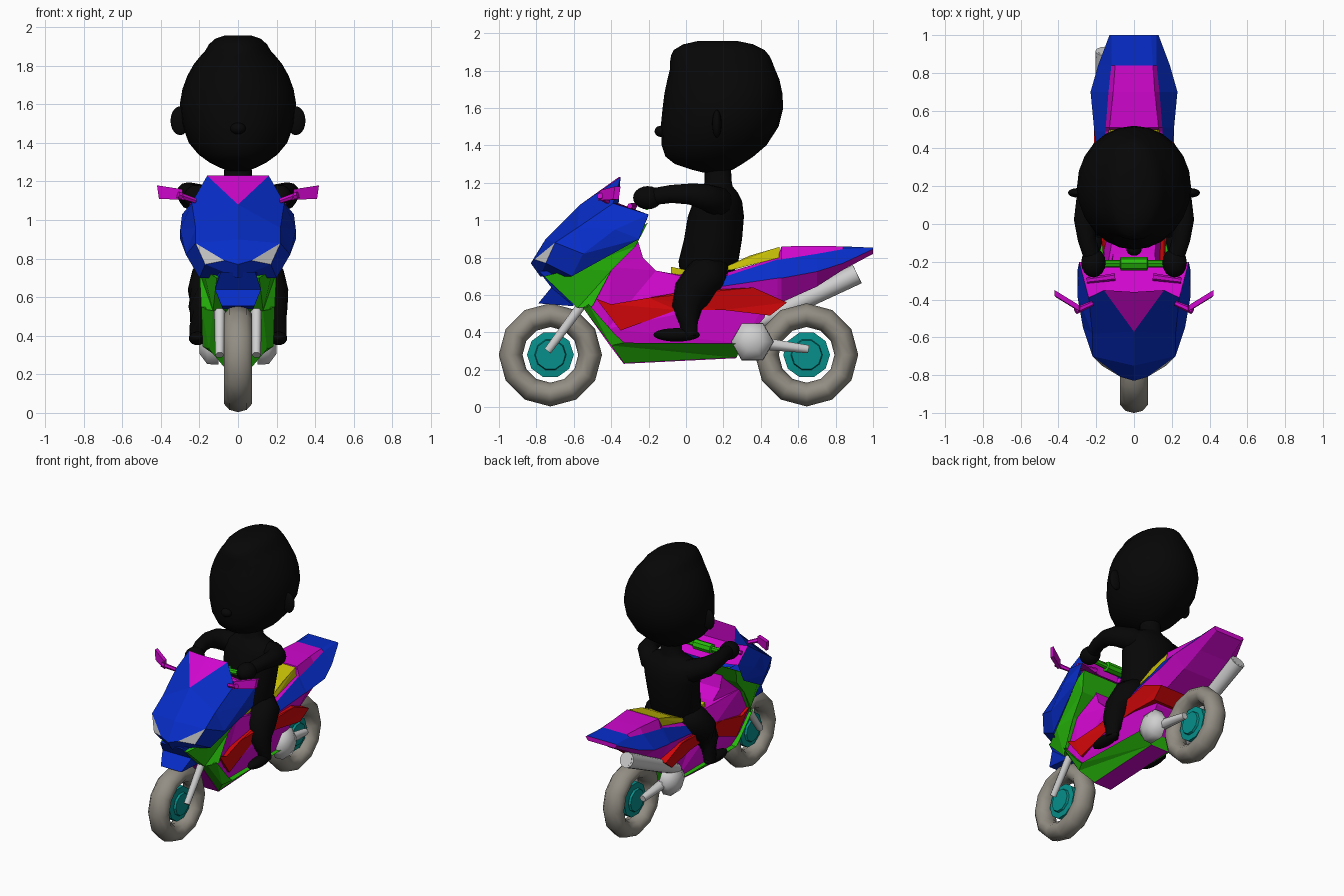
import bpy, bmesh, math
from mathutils import Vector


def material(name, rgb):
    m = bpy.data.materials.new(name)
    m.diffuse_color = (*rgb, 1)
    return m


BLUE = material("blue", (0.002, 0.026, 0.58))
PINK = material("magenta", (0.63, 0.002, 0.61))
GREEN = material("green", (0.02, 0.5, 0.003))
RED = material("red", (0.66, 0.002, 0.003))
YELLOW = material("yellow", (0.57, 0.52, 0.002))
TEAL = material("teal", (0.002, 0.28, 0.26))
TYRE = material("tyre grey", (0.29, 0.27, 0.23))
SILVER = material("silver", (0.62, 0.62, 0.62))
BLACK = material("black", (0.002, 0.002, 0.002))


def build(name, verts, faces, mats, ids=None, smooth=False):
    me = bpy.data.meshes.new(name)
    bm = bmesh.new()
    vs = [bm.verts.new(v) for v in verts]
    for i, f in enumerate(faces):
        face = bm.faces.new([vs[k] for k in f])
        face.material_index = ids[i] if ids else 0
        face.smooth = smooth
    bmesh.ops.remove_doubles(bm, verts=bm.verts, dist=1e-5)
    bmesh.ops.recalc_face_normals(bm, faces=bm.faces)
    bmesh.ops.triangulate(bm, faces=[f for f in bm.faces if len(f.verts) > 4],
                          ngon_method='EAR_CLIP')
    for e in bm.edges:
        if len(e.link_faces) == 2 and e.calc_face_angle() > math.radians(75):
            e.smooth = False
    bm.to_mesh(me)
    bm.free()
    for m in mats:
        me.materials.append(m)
    ob = bpy.data.objects.new(name, me)
    bpy.context.collection.objects.link(ob)
    return ob


def rings(name, loops, mat, smooth=False):
    """Skin a list of equal closed loops and cap both ends."""
    n = len(loops[0])
    verts = [p for l in loops for p in l]
    faces = [[i * n + k, i * n + (k + 1) % n, (i + 1) * n + (k + 1) % n, (i + 1) * n + k]
             for i in range(len(loops) - 1) for k in range(n)]
    faces += [list(range(n)), list(range(len(verts) - n, len(verts)))]
    return build(name, verts, faces, [mat], smooth=smooth)


def tube(name, pts, mat, sides=8, smooth=False):
    """Round bar through points (x, y, z, radius)."""
    loops = []
    for i, (x, y, z, r) in enumerate(pts):
        a, b = Vector(pts[max(i - 1, 0)][:3]), Vector(pts[min(i + 1, len(pts) - 1)][:3])
        q = (b - a).to_track_quat('Z', 'Y')
        loops.append([Vector((x, y, z)) + q @ Vector((r * math.cos(t), r * math.sin(t), 0))
                      for t in (2 * math.pi * k / sides for k in range(sides))])
    return rings(name, loops, mat, smooth)


def column(name, rows, mat, sides=24):
    """Upright rounded form from rows (z, y_front, y_back, half_width)."""
    loops = [[(w * math.cos(t), (a + b) / 2 + (b - a) / 2 * math.sin(t), z)
              for t in (2 * math.pi * k / sides for k in range(sides))]
             for z, a, b, w in rows]
    return rings(name, loops, mat, True)


def slab(name, pts, mat):
    """Side outline (y, z, half_width) spanned from left to right."""
    n = len(pts)
    verts = [(x, y, z) for y, z, x in pts] + [(-x, y, z) for y, z, x in pts]
    faces = [list(range(n)), list(range(n, 2 * n))]
    faces += [[k, (k + 1) % n, n + (k + 1) % n, n + k] for k in range(n)]
    return build(name, verts, faces, [mat])


def ball(name, loc, size, mat):
    bpy.ops.mesh.primitive_uv_sphere_add(segments=16, ring_count=10, radius=1, location=loc)
    ob = bpy.context.object
    ob.name, ob.scale = name, size
    ob.data.materials.append(mat)
    ob.data.shade_smooth()


# Wheels with stepped hubs
for side, y in (("front", -0.725), ("rear", 0.645)):
    bpy.ops.mesh.primitive_torus_add(location=(0, y, 0.28), rotation=(0, math.pi / 2, 0),
                                     major_segments=12, minor_segments=10,
                                     major_radius=0.2125, minor_radius=0.0635)
    t = bpy.context.object
    t.name, t.scale = side + "_tyre", (1, 1, 1.22)
    t.data.materials.append(TYRE)
    t.data.shade_smooth()
    tube(side + "_hub", [(-.05, y, .28, .08), (-.035, y, .28, .085), (-.03, y, .28, .125),
                         (.03, y, .28, .125), (.035, y, .28, .085), (.05, y, .28, .08)], TEAL, 10)

# Front fairing: half mesh, mirrored
half = [(0, -.36, 1.23), (.16, -.35, 1.23), (0, -.57, 1.08), (.24, -.39, 1.09),
        (.29, -.20, 1.03), (0, -.75, .90), (.22, -.58, .96), (.30, -.38, .95),
        (0, -.83, .77), (.07, -.81, .79), (.22, -.70, .88), (.17, -.75, .77),
        (.27, -.55, .82), (.30, -.25, .90), (.20, -.61, .70), (0, -.78, .70),
        (.13, -.21, 1.0), (0, -.21, 1.0), (.15, -.36, 1.09), (0, -.36, 1.09)]
faces = [(0, 1, 2), (0, 1, 18, 19), (18, 3, 4, 16), (18, 16, 17, 19), (9, 10, 11),
         (2, 1, 3, 6), (3, 4, 7, 6), (2, 6, 10, 5), (5, 10, 9, 8), (6, 7, 12), (7, 13, 12),
         (4, 13, 7), (6, 12, 10), (10, 12, 14, 11), (8, 9, 11, 15), (11, 14, 15),
         (12, 13, 14), (1, 3, 18)]
ids = [1, 1, 1, 1, 2] + [0] * (len(faces) - 5)
n = len(half)
build("front_fairing", half + [(-x, y, z) for x, y, z in half],
      faces + [tuple(k + n for k in f) for f in faces], [BLUE, PINK, SILVER], ids * 2)
slab("nose_guard", [(-.79, .555, .085), (-.72, .64, .12), (-.79, .73, .09),
                    (-.62, .72, .12), (-.60, .54, .08)], BLUE)

# Body panels
slab("leg_shield", [(-.205, .985, .27), (-.27, .95, .27), (-.60, .74, .18), (-.76, .70, .11),
                    (-.58, .53, .13), (-.50, .54, .19), (-.40, .73, .20), (-.27, .86, .23)], GREEN)
slab("main_body", [(-.26, .90, .12), (-.23, .80, .12), (-.16, .73, .11), (-.05, .71, .11),
                   (.20, .72, .15), (.45, .60, .17), (.42, .48, .15), (.30, .34, .14),
                   (-.33, .33, .14), (-.42, .42, .16), (-.52, .55, .165), (-.40, .75, .17)], PINK)
slab("belly_pan", [(-.55, .53, .13), (-.40, .33, .15), (-.33, .235, .07), (.27, .265, .07),
                   (.30, .34, .17), (-.33, .345, .185), (-.38, .39, .185), (-.52, .55, .19)], GREEN)
slab("under_plate", [(-.553, .535, .06), (-.406, .328, .07), (-.333, .232, .073), (.27, .262, .073),
                     (.27, .268, .07), (-.33, .238, .07), (-.40, .335, .07), (-.547, .54, .06)], PINK)
slab("side_stripe", [(-.48, .58, .185), (-.40, .55, .185), (-.20, .585, .16), (0, .62, .16),
                     (.36, .64, .215), (.54, .56, .21), (.45, .49, .20), (.20, .52, .175),
                     (-.05, .52, .16), (-.35, .41, .175)], RED)
slab("rider_seat", [(-.08, .70, .10), (-.08, .75, .10), (0, .735, .11), (.20, .745, .13),
                    (.34, .81, .13), (.50, .857, .125), (.50, .80, .135), (.25, .735, .14)], YELLOW)

# Tail: cross-sections along y, coloured by band
secs = [(.15, (.13, .70), (.155, .68), (.18, .64), (.15, .50)),
        (.49, (.13, .80), (.15, .79), (.21, .69), (.15, .555)),
        (.51, (.13, .86), (.15, .79), (.212, .69), (.15, .56)),
        (.70, (.11, .862), (.135, .82), (.23, .725), (.14, .645)),
        (.84, (.10, .86), (.12, .845), (.19, .77), (.12, .735)),
        (1.0, (.09, .853), (.12, .853), (.13, .845), (.11, .82))]
verts, faces, ids = [], [], []
for y, *p in secs:
    verts += [(x, y, z) for x, z in p] + [(-x, y, z) for x, z in reversed(p)]
for i in range(len(secs) - 1):
    for k in range(8):
        faces.append((i * 8 + k, i * 8 + (k + 1) % 8, i * 8 + 8 + (k + 1) % 8, i * 8 + 8 + k))
        ids.append(1 if k in (1, 5) or (i == 4 and k in (0, 6, 7)) else 0)
faces += [tuple(range(8)), tuple(range(40, 48))]
build("tail", verts, faces, [PINK, BLUE], ids + [0, 0])

# Exhaust pipe with a hollow end
tube("exhaust", [(-.15, .32, .42, .035), (-.15, .52, .52, .047), (-.15, .915, .712, .055),
                 (-.15, .916, .7125, .042), (-.15, .80, .655, .04)], SILVER, 12, True)

for s, side in ((1, "right"), (-1, "left")):
    # Suspension and engine covers
    tube(side + "_fork", [(s * .095, -.74, .30, .024), (s * .095, -.54, .57, .03)], SILVER, 6, True)
    tube(side + "_swingarm", [(s * .11, .33, .35, .042), (s * .10, .655, .31, .025)], SILVER, 6, True)
    tube(side + "_engine_cover", [(s * .10, .355, .35, .115), (s * .16, .355, .35, .112),
                                  (s * .20, .355, .35, .05)], SILVER, 6, True)
    # Mirrors and levers
    tube(side + "_mirror_stem", [(s * .22, -.42, 1.10, .014), (s * .31, -.46, 1.13, .018)], PINK, 6)
    build(side + "_mirror", [(s * x, y + d, z) for d in (0, .03) for x, y, z in
                             ((.28, -.47, 1.105), (.41, -.39, 1.11), (.42, -.38, 1.18), (.29, -.46, 1.16))],
          [(0, 1, 2, 3), (4, 5, 6, 7), (0, 1, 5, 4), (1, 2, 6, 5), (2, 3, 7, 6), (3, 0, 4, 7)], [PINK])
    tube(side + "_lever", [(s * .10, -.28, 1.075, .02), (s * .25, -.30, 1.075, .015)], PINK, 6)
    # Rider limbs
    tube(side + "_arm", [(s * .08, .18, 1.08, .08), (s * .17, .17, 1.10, .08),
                         (s * .245, .10, 1.125, .07), (s * .262, .02, 1.14, .056),
                         (s * .25, -.08, 1.14, .048), (s * .22, -.18, 1.125, .045)],
         BLACK, 12, True)
    ball(side + "_hand", (s * .215, -.205, 1.12), (.065, .078, .062), BLACK)
    tube(side + "_leg", [(s * .08, .17, .76, .08), (s * .13, .11, .70, .115),
                         (s * .16, .035, .61, .105), (s * .18, .005, .53, .08),
                         (s * .205, .015, .44, .048), (s * .21, .02, .38, .044)],
         BLACK, 12, True)
    ball(side + "_foot", (s * .21, -.05, .387), (.045, .125, .036), BLACK)
    ball(side + "_ear", (s * .30, .165, 1.515), (.05, .025, .075), BLACK)

# Handlebar
tube("handlebar", [(-.26, -.21, 1.10, .02), (-.075, -.21, 1.09, .02), (-.07, -.21, 1.09, .036),
                   (.07, -.21, 1.09, .036), (.075, -.21, 1.09, .02), (.26, -.21, 1.10, .02)], GREEN)

# Rider torso and head
column("torso", [(.62, .03, .20, .11), (.70, -.03, .25, .16), (.78, -.04, .28, .18),
                 (.90, -.01, .30, .19), (1.02, .01, .31, .205), (1.10, .04, .30, .215),
                 (1.15, .06, .275, .185), (1.18, .09, .25, .12), (1.20, .10, .245, .075),
                 (1.28, .10, .24, .07)], BLACK)
column("head", [(1.255, .09, .20, .05), (1.27, .03, .25, .09), (1.30, -.06, .30, .15),
                (1.34, -.11, .36, .205), (1.40, -.13, .43, .255), (1.50, -.135, .495, .292),
                (1.60, -.125, .52, .302), (1.68, -.115, .515, .288), (1.75, -.10, .50, .262),
                (1.81, -.085, .475, .228), (1.85, -.085, .46, .195), (1.88, -.08, .445, .168),
                (1.91, -.065, .42, .152), (1.94, -.015, .36, .118), (1.957, .06, .28, .07)], BLACK)
ball("nose", (0, -.135, 1.475), (.04, .033, .03), BLACK)
